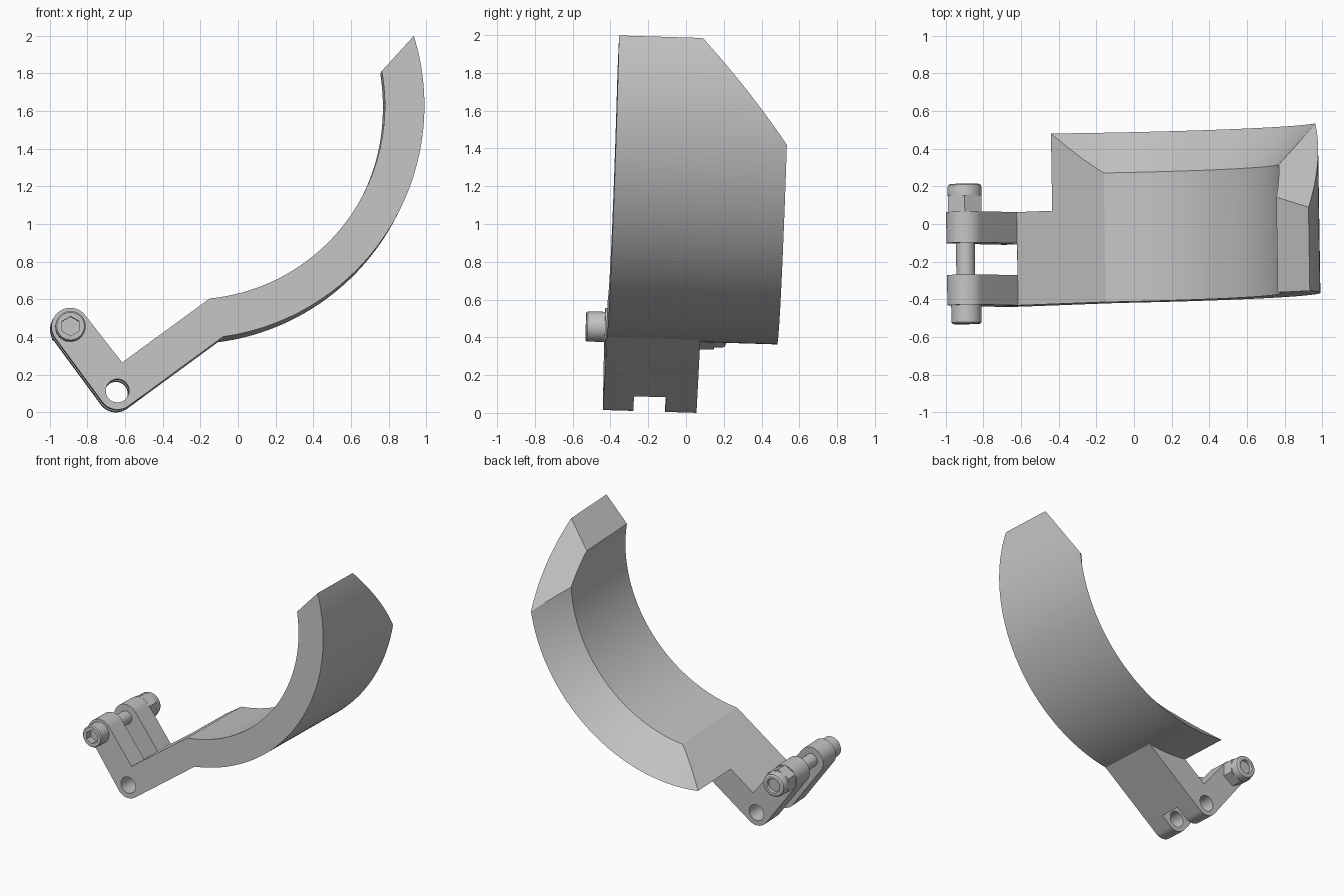
import bpy, bmesh
from math import cos, sin, radians, pi
from mathutils import Matrix, Vector

if "Cube" in bpy.data.objects:
    bpy.data.objects.remove(bpy.data.objects["Cube"])

grey = bpy.data.materials.new("plain_grey")
grey.use_nodes = True
grey.diffuse_color = (0.55, 0.55, 0.55, 1)
grey.node_tree.nodes["Principled BSDF"].inputs["Base Color"].default_value = (0.55, 0.55, 0.55, 1)

# The whole assembly leans slightly
PIVOT = Vector((0, -0.42, 0))
LEAN = (Matrix.Translation(PIVOT) @ Matrix.Rotation(radians(0.9), 4, 'Z')
        @ Matrix.Rotation(radians(-1.75), 4, 'X') @ Matrix.Translation(-PIVOT))

RING = (-0.25, 1.63)      # centre of the curved guard
INNER, OUTER = 1.03, 1.24
PIN = (-0.64, 0.115)      # pivot hole
BOLT = (-0.89, 0.455)     # clamp bolt axis


def arc(centre, r, a0, a1, n):
    angles = [radians(a0 + (a1 - a0) * i / n) for i in range(n + 1)]
    return [(centre[0] + r * cos(a), centre[1] + r * sin(a)) for a in angles]


def finish(name, bm):
    bmesh.ops.recalc_face_normals(bm, faces=bm.faces)
    mesh = bpy.data.meshes.new(name)
    bm.to_mesh(mesh)
    bm.free()
    ob = bpy.data.objects.new(name, mesh)
    bpy.context.collection.objects.link(ob)
    mesh.materials.append(grey)
    return ob


def extrude(name, outline, y0, y1):
    """Extrude an x-z outline along y."""
    bm = bmesh.new()
    face = bm.faces.new([bm.verts.new((x, y0, z)) for x, z in outline])
    grown = bmesh.ops.extrude_face_region(bm, geom=[face])["geom"]
    verts = [v for v in grown if isinstance(v, bmesh.types.BMVert)]
    bmesh.ops.translate(bm, verts=verts, vec=(0, y1 - y0, 0))
    return finish(name, bm)


def lathe(name, centre, profile, steps):
    """Turn (radius, y) points about an axis along y."""
    bm = bmesh.new()
    verts = [bm.verts.new((0, y, r)) for r, y in profile]
    edges = [bm.edges.new(pair) for pair in zip(verts, verts[1:])]
    bmesh.ops.spin(bm, geom=verts + edges, cent=(0, 0, 0), axis=(0, 1, 0),
                   angle=2 * pi, steps=steps, use_merge=True)
    bmesh.ops.remove_doubles(bm, verts=bm.verts, dist=0.0001)
    bmesh.ops.translate(bm, verts=bm.verts, vec=(centre[0], 0, centre[1]))
    return finish(name, bm)


def cut(ob, *cutters):
    for c in cutters:
        c.hide_render = True
        mod = ob.modifiers.new("cut", 'BOOLEAN')
        mod.operation, mod.solver, mod.object = 'DIFFERENCE', 'EXACT', c
    bpy.context.view_layer.update()
    graph = bpy.context.evaluated_depsgraph_get()
    mesh = bpy.data.meshes.new_from_object(ob.evaluated_get(graph))
    ob.modifiers.clear()
    ob.data = mesh
    for c in cutters:
        bpy.data.objects.remove(c)


# Guard, arm and fork share one side outline
outline = arc(RING, INNER, 10.2, -84.4, 56)
outline += [(-0.615, 0.265)]
outline += arc(BOLT, 0.1, 36.3, 216.3, 24)
outline += arc(PIN, 0.1, 216.3, 306.9, 14)
outline += arc(RING, OUTER, -82.1, 17.3, 60)
guard = extrude("curved_guard_with_fork", outline, -0.43, 0.475)

# Arm is narrower than the guard
arm_relief = extrude("arm_relief", arc(RING, OUTER, -98.35, -82.1, 12)
                     + [(-0.08, -0.3), (-1.3, -0.3), (-1.3, 0.9), (-0.43, 0.9)], 0.065, 0.7)
# Gap between the fork prongs
slot = extrude("fork_slot", [(-0.681, 0.365), (-0.434, -0.01), (-0.434, -0.3),
                             (-1.3, -0.3), (-1.3, 0.8), (-0.681, 0.8)], -0.27, -0.10)
pin_hole = lathe("pin_hole", PIN, [(0, -0.8), (0.062, -0.8), (0.062, 0.8), (0, 0.8)], 32)
# Conical bevel on the back rim
slope = (OUTER - INNER) / 0.22
cone = lathe("rim_bevel", RING, [(0, 0.1), (INNER - 0.155 * slope, 0.1),
                                 (INNER + 0.345 * slope, 0.6), (0, 0.6)], 192)
cut(guard, arm_relief, slot, pin_hole, cone)

# Clamp bolt with hexagonal socket
head = lathe("bolt_head", BOLT, [(0, -0.53), (0.073, -0.53), (0.08, -0.522),
                                 (0.08, -0.43), (0, -0.43)], 40)
cut(head, lathe("socket", BOLT, [(0, -0.6), (0.052, -0.6), (0.052, -0.475), (0, -0.475)], 6))
shank = lathe("bolt_shank", BOLT, [(0, -0.44), (0.05, -0.44), (0.05, 0.195), (0, 0.195)], 32)

# Lock nut: hexagon plus round collar
nut = lathe("nut_hexagon", BOLT, [(0, 0.06), (0.103, 0.06), (0.103, 0.152), (0, 0.152)], 6)
collar = lathe("nut_collar", BOLT, [(0.05, 0.15), (0.09, 0.15), (0.09, 0.195), (0.086, 0.207),
                                    (0.075, 0.213), (0.055, 0.213), (0.05, 0.205), (0.05, 0.15)], 40)

parts = [guard, head, shank, nut, collar]
for ob in parts:
    ob.data.transform(LEAN)

# Slanted flat cut on the upper back corner
a, b, c = Vector((0.935, 0.09, 1.99)), Vector((0.76, 0.135, 1.81)), Vector((0.965, 0.535, 1.42))
bm = bmesh.new()
bm.from_mesh(guard.data)
res = bmesh.ops.bisect_plane(bm, geom=bm.verts[:] + bm.edges[:] + bm.faces[:], dist=0.00001,
                             plane_co=a, plane_no=(c - a).cross(b - a), clear_outer=True)
rim = [e for e in res["geom_cut"] if isinstance(e, bmesh.types.BMEdge) and e.is_boundary]
bmesh.ops.edgeloop_fill(bm, edges=rim)
bmesh.ops.recalc_face_normals(bm, faces=bm.faces)
bm.to_mesh(guard.data)
bm.free()

# Smooth the curves, keep the corners crisp
bpy.ops.object.select_all(action='DESELECT')
for ob in parts:
    ob.select_set(True)
bpy.context.view_layer.objects.active = guard
bpy.ops.object.shade_smooth_by_angle(angle=radians(25))
